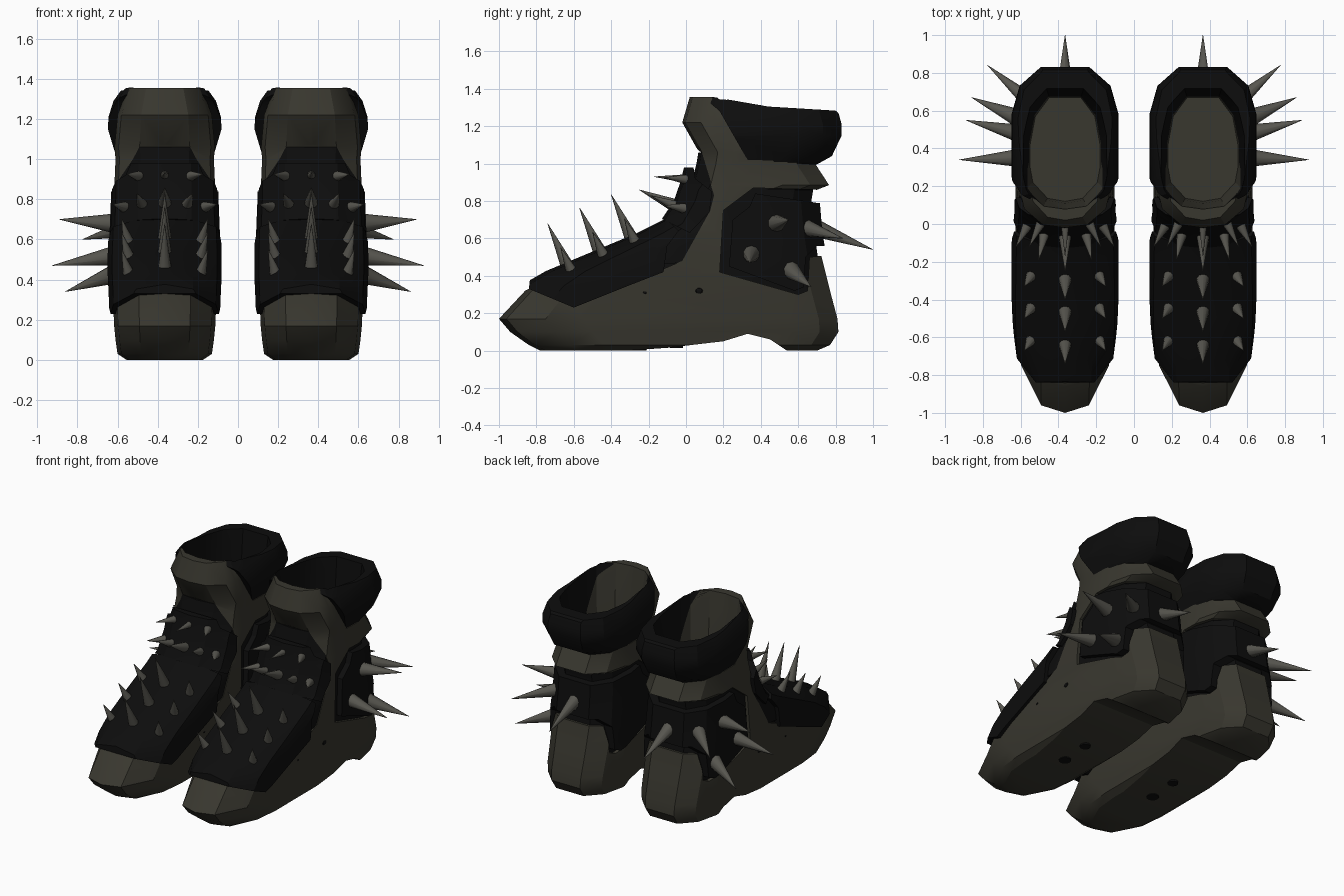
import bpy, bmesh, math
from mathutils import Vector

if "Cube" in bpy.data.objects:
    bpy.data.objects.remove(bpy.data.objects["Cube"])

CX = 0.365  # centre of one boot; the other is mirrored


def material(name, rgb):
    m = bpy.data.materials.new(name)
    m.diffuse_color = (*rgb, 1)
    m.use_nodes = True
    m.node_tree.nodes["Principled BSDF"].inputs["Base Color"].default_value = m.diffuse_color
    return m


OLIVE = material("dark olive", (0.040, 0.038, 0.028))
BLACK = material("black padding", (0.004, 0.004, 0.004))
METAL = material("spike grey", (0.095, 0.092, 0.078))


def make(name, bm):
    bmesh.ops.recalc_face_normals(bm, faces=bm.faces)
    me = bpy.data.meshes.new(name)
    bm.to_mesh(me)
    bm.free()
    ob = bpy.data.objects.new(name, me)
    bpy.context.collection.objects.link(ob)
    return ob


def activate(ob):
    bpy.ops.object.select_all(action='DESELECT')
    bpy.context.view_layer.objects.active = ob
    ob.select_set(True)


def cut(ob, cutter, op):
    m = ob.modifiers.new("cut", 'BOOLEAN')
    m.operation, m.solver, m.object = op, 'EXACT', cutter
    activate(ob)
    bpy.ops.object.modifier_apply(modifier=m.name)
    bpy.data.objects.remove(cutter)


def finish(ob, mat, angle=28):
    ob.data.materials.clear()
    ob.data.materials.append(mat)
    for p in ob.data.polygons:
        p.material_index = 0
    activate(ob)
    bpy.ops.object.shade_smooth_by_angle(angle=math.radians(angle))
    ob.modifiers.new("pair", 'MIRROR').use_mirror_merge = False


def loft(name, rings, dy=0, dw=0, dz=0):
    """Stack of faceted outlines: (z, front y, back y, half width)."""
    bm = bmesh.new()
    loops = []
    for z, yf, yb, w in rings:
        yf, yb, w = yf - dy, yb + dy, w + dw
        k = max(0.4, min(1, (yb - yf) / 1.8))
        half = [(0.5 * w, yf + .04 * k), (.92 * w, yf + .25 * k), (w, yf + .45 * k),
                (w, yb - .25), (.85 * w, yb - .1), (.45 * w, yb)]
        pts = [(0, yf)] + half + [(0, yb)] + [(-x, y) for x, y in reversed(half)]
        loops.append([bm.verts.new((CX + x, y, z + dz)) for x, y in pts])
    for a, b in zip(loops, loops[1:]):
        for i in range(len(a)):
            j = (i + 1) % len(a)
            bm.faces.new((a[i], a[j], b[j], b[i]))
    bm.faces.new(loops[0][::-1])
    bm.faces.new(loops[-1])
    bmesh.ops.triangulate(bm, faces=bm.faces)
    return make(name, bm)


def prism(profile):
    """Side profile (y, z) extruded across the boot."""
    bm = bmesh.new()
    a = [bm.verts.new((CX - .36, y, z)) for y, z in profile]
    b = [bm.verts.new((CX + .36, y, z)) for y, z in profile]
    bm.faces.new(a)
    bm.faces.new(b)
    for i in range(len(a)):
        j = (i + 1) % len(a)
        bm.faces.new((a[i], a[j], b[j], b[i]))
    return make("cutter", bm)


BODY = [(0, -.78, .70, .19), (.03, -.84, .77, .235), (.10, -.94, .815, .245),
        (.17, -1.0, .81, .252), (.32, -.86, .77, .258), (.40, -.72, .75, .262),
        (.50, -.48, .725, .262), (.60, -.24, .71, .258), (.68, -.08, .70, .255),
        (.80, 0, .69, .25), (.86, .02, .70, .25), (.885, .03, .765, .25),
        (1.0, .06, .69, .245), (1.06, .07, .69, .25), (1.22, -.02, .70, .235),
        (1.355, .02, .70, .185)]
COLLAR = [(.99, .06, .69, .23), (1.04, .05, .78, .25), (1.15, .04, .832, .283),
          (1.21, .04, .832, .28), (1.29, .04, .81, .255), (1.36, .06, .78, .205)]
CAVITY = [(.97, .12, .67, .185), (1.1, .11, .69, .20), (1.42, .07, .735, .23)]


def carved(name, rings, profile, mat, hollow=False, **off):
    ob = loft(name, rings, **off)
    cut(ob, prism(profile), 'INTERSECT')
    if hollow:
        cut(ob, loft("cavity_cutter", CAVITY), 'DIFFERENCE')
    finish(ob, mat)


# Outer shell: sole, toe cap, heel cup, side strut, tongue and ankle band
carved("boot_shell", BODY, [
    (-1.05, .1), (-1.05, .33), (-.84, .33), (-.6, .24), (-.3, .36), (-.02, .48),
    (.13, .75), (.15, .83), (.08, 1.06), (-.08, 1.2), (-.08, 1.4), (.11, 1.4),
    (.18, 1.28), (.33, 1.02), (.69, 1.01), (.85, .88), (.70, .86), (.36, .87),
    (.20, .75), (.18, .42), (.60, .30), (.65, .32), (.66, .5), (.85, .52),
    (.9, -.02), (.57, -.02), (.45, .06), (.33, .09), (.2, .05), (-.1, .015),
    (-.6, -.02), (-1.05, -.02)], OLIVE, hollow=True)

# Padded lining seen through the gaps of the shell
finish(loft("ankle_padding", [r for r in BODY if .15 < r[0] < .9] + [(.95, .06, .69, .24)],
            dy=-.02, dw=-.02), BLACK)

# Padded collar around the opening
carved("collar", COLLAR, [
    (.18, 1.28), (.10, 1.35), (.14, 1.357), (.44, 1.305), (.8, 1.283), (.9, 1.2),
    (.9, 1.0), (.68, .995), (.33, 1.018)], BLACK, hollow=True)

# Black front covers
carved("instep_padding", BODY, [
    (.085, 1.06), (.155, .83), (.135, .74), (-.02, .47), (-.3, .45), (-.3, .6),
    (-.1, 1.06)], BLACK, dy=.004, dw=-.004)
carved("foot_guard", BODY, [
    (-.84, .33), (-.6, .23), (-.3, .35), (-.12, .42), (-.10, .56), (-.04, .64),
    (-.12, .72), (-.6, .7), (-.83, .42)], BLACK, dy=.03, dw=.022, dz=.025)
carved("shin_guard", BODY, [
    (-.04, .98), (.04, .98), (.05, .92), (.14, .85), (.125, .74), (.02, .63),
    (-.14, .71), (-.2, .8)], BLACK, dy=.065, dw=.015)

# Raised guard wrapping the ankle
carved("ankle_guard", BODY, [
    (.23, .45), (.58, .32), (.63, .34), (.64, .5), (.70, .56), (.9, .56), (.9, .79),
    (.70, .79), (.37, .84), (.34, .77), (.25, .70)], BLACK, dy=.025, dw=.018)


# Spikes: base, tip, base radius
def spike(bm, base, tip, r):
    base, tip = Vector(base), Vector(tip)
    d = tip - base
    rot = d.to_track_quat('Z', 'Y').to_matrix().to_4x4()
    rot.translation = (base + tip) / 2
    bmesh.ops.create_cone(bm, cap_ends=True, segments=10, radius1=r, radius2=.001,
                          depth=d.length, matrix=rot)


bm = bmesh.new()
for y, z in ((-.62, .42), (-.45, .505), (-.28, .575)):
    spike(bm, (CX, y, z), (CX, y - .12, z + .26), .04)
    for s in (-1, 1):
        spike(bm, (CX + s * .17, y + .02, z - .02), (CX + s * .215, y - .05, z + .13), .037)
finish(make("foot_spikes", bm), METAL, 50)

bm = bmesh.new()
spike(bm, (CX, -.01, .92), (CX, -.17, .93), .022)
spike(bm, (CX, -.07, .78), (CX, -.25, .86), .034)
for s in (-1, 1):
    spike(bm, (CX + s * .13, .0, .915), (CX + s * .19, -.12, .925), .026)
    spike(bm, (CX + s * .11, -.05, .77), (CX + s * .14, -.19, .83), .03)
    spike(bm, (CX + s * .2, -.01, .76), (CX + s * .26, -.12, .775), .028)
finish(make("shin_spikes", bm), METAL, 50)

bm = bmesh.new()
for base, tip in (((.61, .48, .68), (.89, .55, .70)), ((.61, .35, .52), (.925, .34, .47)),
                  ((.61, .56, .43), (.86, .67, .34)), ((.53, .63, .66), (.775, .84, .60)),
                  ((CX, .68, .66), (CX, 1.0, .54))):
    spike(bm, base, tip, .05)
finish(make("ankle_spikes", bm), METAL, 50)

# Sole studs and small side rivets
bm = bmesh.new()
for y, r in ((-.55, .035), (-.4, .04), (-.25, .04), (-.05, .035)):
    c = bmesh.ops.create_cone(bm, cap_ends=True, segments=12, radius1=r, radius2=r, depth=.03)
    bmesh.ops.translate(bm, verts=c["verts"], vec=(CX, y, .0152 if y < -.1 else .028))
finish(make("sole_studs", bm), BLACK)
bm = bmesh.new()
for y, z, r in ((.07, .32, .022), (-.22, .31, .011)):
    for s in (-1, 1):
        spike(bm, (CX + s * .24, y, z), (CX + s * .241, y, z), r)
        c = bmesh.ops.create_uvsphere(bm, u_segments=8, v_segments=6, radius=r)
        bmesh.ops.scale(bm, verts=c["verts"], vec=(.4, 1, .7))
        bmesh.ops.translate(bm, verts=c["verts"], vec=(CX + s * .256, y, z))
finish(make("side_rivets", bm), BLACK)
